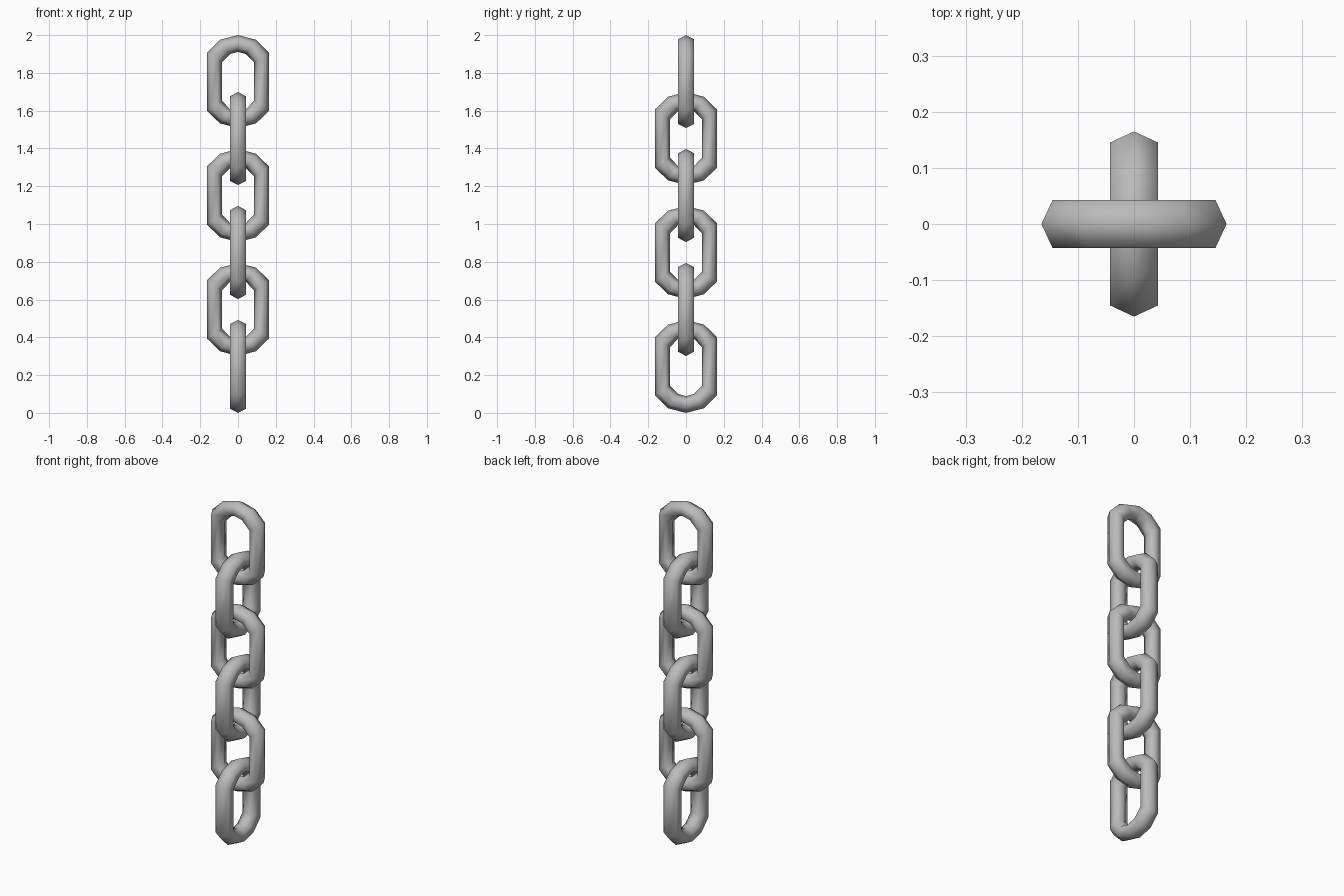
import bpy, bmesh

if "Cube" in bpy.data.objects:
    bpy.data.objects.remove(bpy.data.objects["Cube"])

LINKS, HEIGHT, HALF_DEPTH = 6, 0.492, 0.043
STEP = (2.0 - HEIGHT) / (LINKS - 1)

steel = bpy.data.materials.new("steel_grey")
steel.diffuse_color = (0.5, 0.5, 0.5, 1)
steel.use_nodes = True
steel.node_tree.nodes["Principled BSDF"].inputs["Base Color"].default_value = steel.diffuse_color

# Quarter of a link: (outer point, inner point) at each bend, from side to top
quarter = [((0.165, 0.153), (0.085, 0.102)),
           ((0.096, 0.221), (0.042, 0.146)),
           ((0.0, 0.246), (0.0, 0.157))]


def flip(stations, sx, sz):
    return [tuple((x * sx, z * sz) for x, z in s) for s in stations]


# Full loop of bends by mirroring the quarter
upper = quarter + flip(quarter[:2], -1, 1)[::-1]
loop = upper + flip(upper, -1, -1)

# Hexagonal tube section: (fraction from outer to inner, depth)
section = [(0, 0), (0.25, 1), (0.75, 1), (1, 0), (0.75, -1), (0.25, -1)]


def make_link(name, z_mid, turned):
    bm = bmesh.new()
    rings = []
    for (ox, oz), (ix, iz) in loop:
        ring = []
        for t, d in section:
            x, y, z = ox + (ix - ox) * t, d * HALF_DEPTH, oz + (iz - oz) * t
            ring.append(bm.verts.new((-y, x, z) if turned else (x, y, z)))
        rings.append(ring)
    for a, b in zip(rings, rings[1:] + rings[:1]):
        for i in range(6):
            j = (i + 1) % 6
            bm.faces.new((a[i], a[j], b[j], b[i])).smooth = True
    bmesh.ops.recalc_face_normals(bm, faces=bm.faces)
    mesh = bpy.data.meshes.new(name)
    bm.to_mesh(mesh)
    bm.free()
    mesh.materials.append(steel)
    obj = bpy.data.objects.new(name, mesh)
    obj.location.z = z_mid
    bpy.context.collection.objects.link(obj)


# Interlocked links, alternating by a quarter turn, from top to bottom
for k in range(LINKS):
    make_link(f"chain_link_{k + 1}", 2.0 - HEIGHT / 2 - k * STEP, k % 2 == 1)
